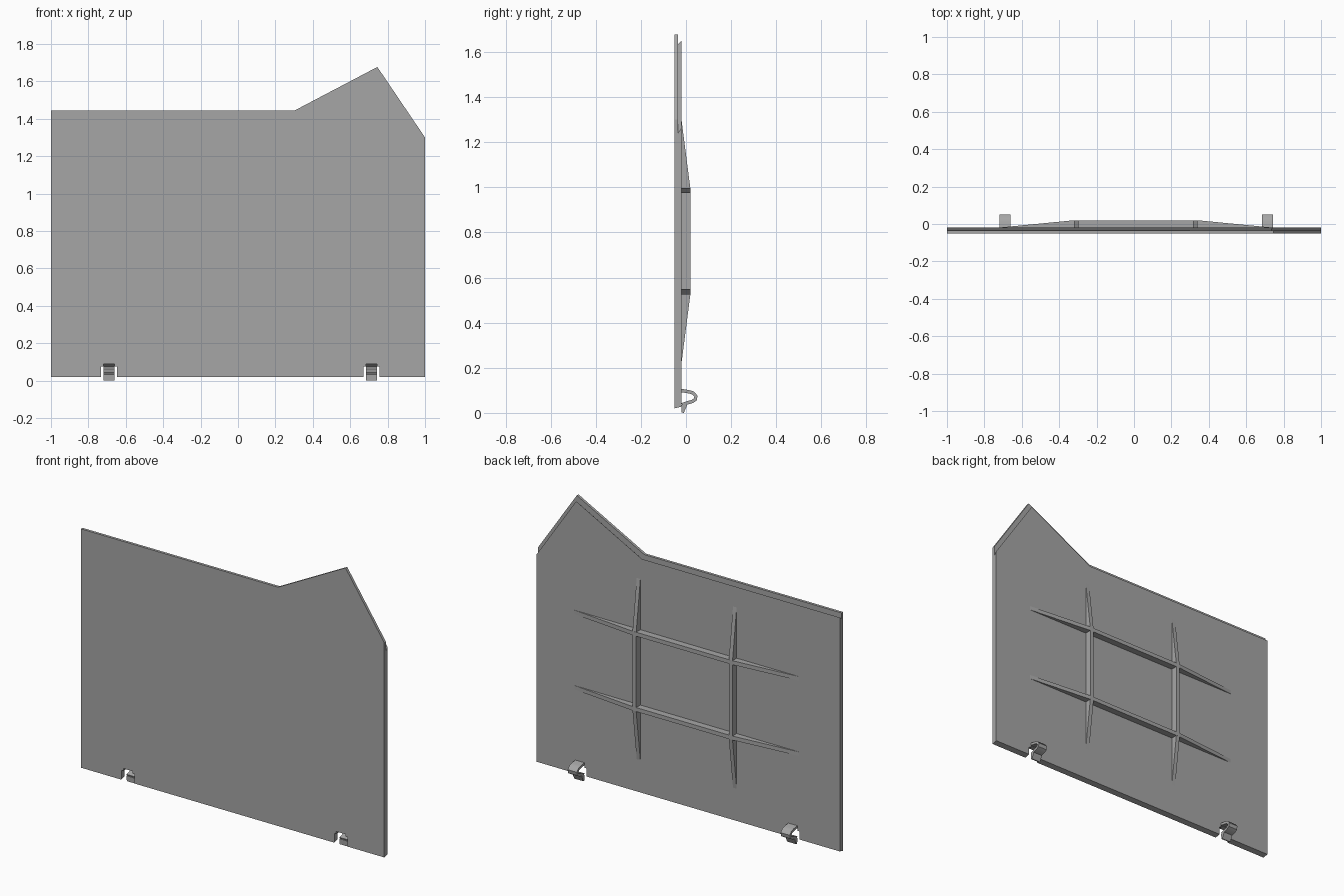
import bpy, bmesh
from mathutils import Vector

cube = bpy.data.objects.get("Cube")
if cube:
    bpy.data.objects.remove(cube, do_unlink=True)

grey = bpy.data.materials.new("plain grey")
grey.use_nodes = True
GREY = (0.38, 0.38, 0.38, 1)
grey.diffuse_color = GREY
grey.node_tree.nodes["Principled BSDF"].inputs["Base Color"].default_value = GREY

FRONT, STEP, BACK, RIDGE = -0.052, -0.036, -0.02, 0.02
CLIP_X = (-0.69, 0.714)


def finish(name, bm):
    bmesh.ops.remove_doubles(bm, verts=bm.verts, dist=0.0001)
    bmesh.ops.recalc_face_normals(bm, faces=bm.faces)
    mesh = bpy.data.meshes.new(name)
    bm.to_mesh(mesh)
    bm.free()
    mesh.materials.append(grey)
    obj = bpy.data.objects.new(name, mesh)
    bpy.context.collection.objects.link(obj)
    return obj


def loft(name, rings):
    """Skin a stack of matching closed outlines and cap both ends."""
    bm = bmesh.new()
    loops = [[bm.verts.new(p) for p in ring] for ring in rings]
    for a, b in zip(loops, loops[1:]):
        for i in range(len(a)):
            j = (i + 1) % len(a)
            quad = [a[i], a[j], b[j], b[i]]
            if len({tuple(round(c, 5) for c in v.co) for v in quad}) > 2:
                bm.faces.new(quad)
    bm.faces.new(loops[0])
    bm.faces.new(loops[-1])
    return finish(name, bm)


def panel_ring(y, inset, bottom):
    """Panel outline with its top edges moved inward and clip notches below."""
    d = inset
    pts = [(-1, bottom)]
    for x in CLIP_X:
        pts += [(x - 0.043, bottom), (x - 0.043, 0.076), (x - 0.03, 0.076), (x - 0.03, 0.09),
                (x + 0.03, 0.09), (x + 0.03, 0.076), (x + 0.043, 0.076), (x + 0.043, bottom)]
    pts += [(1, bottom), (1, 1.30 - 1.8 * d), (0.745 - 0.33 * d, 1.677 - 1.3 * d),
            (0.30 + 0.25 * d, 1.443 - d), (-1, 1.443 - d)]
    return [(x, y, z) for x, z in pts]


# Panel with a stepped rebate behind its top edges
loft("panel", [panel_ring(FRONT, 0, 0.02), panel_ring(STEP, 0, 0.024),
               panel_ring(STEP, 0.034, 0.024), panel_ring(BACK, 0.021, 0.028)])


# Stiffening ribs on the back, ramped down at both ends
def rib(name, ends, flats, centre, upright):
    profile = [(ends[0], BACK - 0.004), (ends[0], BACK), (flats[0], RIDGE),
               (flats[1], RIDGE), (ends[1], BACK), (ends[1], BACK - 0.004)]
    rings = []
    for side in (-0.012, 0.012):
        c = centre + side
        rings.append([(c, y, t) if upright else (t, y, c) for t, y in profile])
    loft(name, rings)


for label, z in (("lower", 0.537), ("upper", 0.986)):
    rib(label + "_rib", (-0.73, 0.75), (-0.32, 0.34), z, False)
for label, x in (("right", -0.308), ("left", 0.327)):
    rib(label + "_rib", (0.22, 1.30), (0.53, 0.99), x, True)


# Sprung clips: a thickened bent strip with a barb at the free end
PATH = [(-0.027, 0.1), (0.012, 0.094), (0.032, 0.088), (0.044, 0.074),
        (0.041, 0.059), (0.028, 0.051), (0.005, 0.044), (-0.018, 0.036)]
path = [Vector(p) for p in PATH]
outer, inner = [], []
for i, p in enumerate(path):
    along = (path[min(i + 1, len(path) - 1)] - path[max(i - 1, 0)]).normalized()
    normal = Vector((-along.y, along.x)) * 0.0075
    outer.append(p + normal)
    inner.append(p - normal)
strip = outer + inner[::-1]
barb = [(-0.02, 0.034), (0.006, 0.04), (0.002, 0.026), (-0.01, 0.0), (-0.019, 0.002)]

for label, x in zip(("right", "left"), CLIP_X):
    for part, shape in (("clip", strip), ("clip_barb", barb)):
        obj = loft(f"{label}_{part}", [[(x + s, y, z) for y, z in shape] for s in (-0.03, 0.03)])
        for face in obj.data.polygons:
            face.use_smooth = part == "clip" and abs(face.normal.x) < 0.5
        if part == "clip":
            obj.data.set_sharp_from_angle(angle=0.8)
